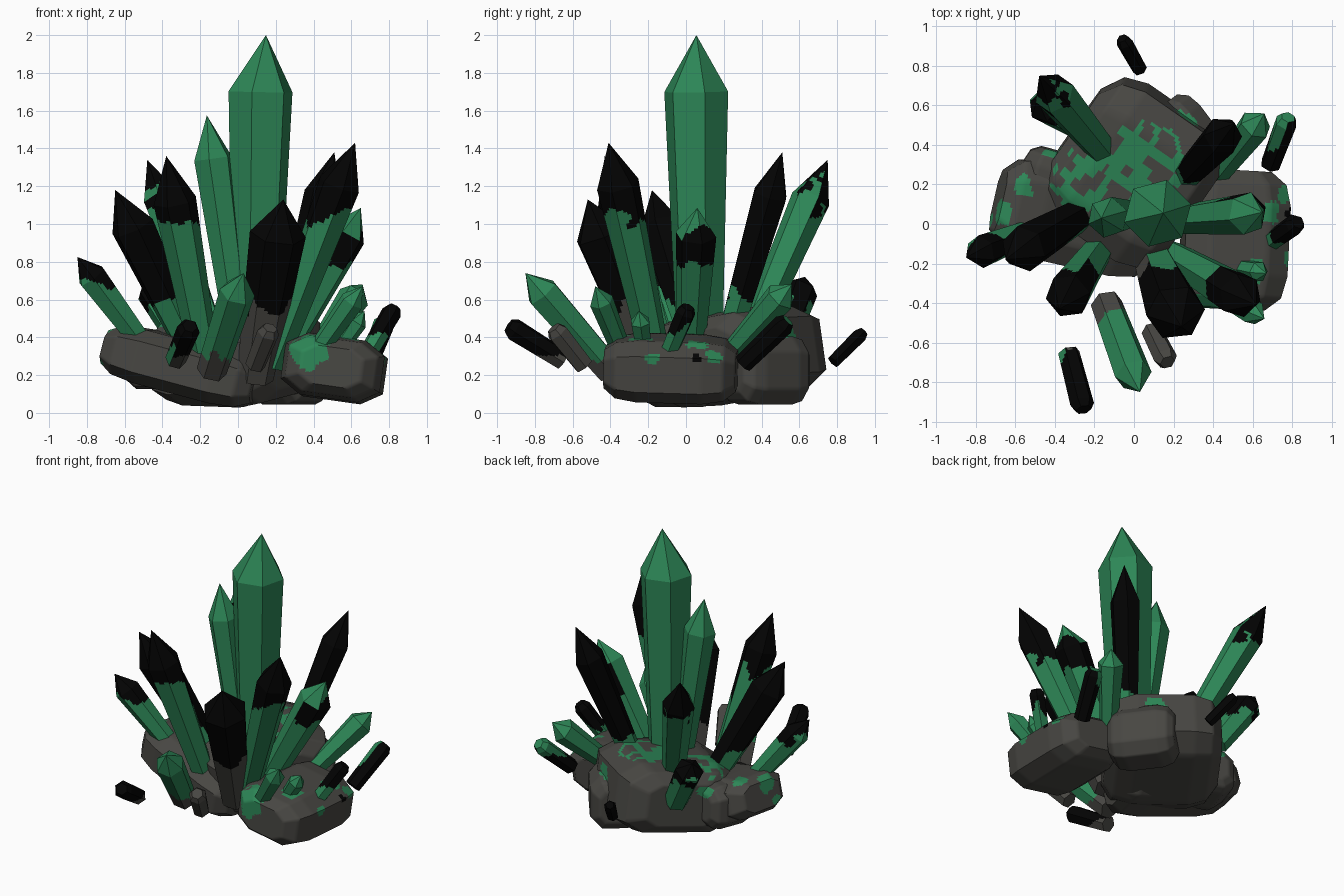
import bpy, bmesh, math
from mathutils import Vector, noise

if "Cube" in bpy.data.objects:
    bpy.data.objects.remove(bpy.data.objects["Cube"])

# Flat colours
MATS = []
for name, col in (("crystal_green", (0.026, 0.24, 0.094)),
                  ("crystal_black", (0.001, 0.001, 0.001)),
                  ("rock_grey", (0.064, 0.062, 0.055))):
    m = bpy.data.materials.new(name)
    m.diffuse_color = (*col, 1)
    m.use_nodes = True
    m.node_tree.nodes["Principled BSDF"].inputs["Base Color"].default_value = m.diffuse_color
    MATS.append(m)
GREEN, BLACK, GREY = 0, 1, 2
STEP = 0.016
UP = (0, 0, 1)


def split(corners, sub):
    """Split every side of a polygon into sub parts."""
    c = [Vector(p) for p in corners]
    return [c[i].lerp(c[(i + 1) % len(c)], j / sub) for i in range(len(c)) for j in range(sub)]


def hexagon(turn):
    return split([(math.cos(turn + math.pi * i / 3), math.sin(turn + math.pi * i / 3)) for i in range(6)], 6)


def loft(name, start, end, profile, outline, half_w, half_h, rule, roll=0.0, smooth=False, lean=(0, 0, 0)):
    """Sweep an outline from start to end; profile holds (distance, scale) pairs.
    lean shifts the point of the last segment sideways."""
    a, b = Vector(start), Vector(end)
    d = (b - a).normalized()
    u = d.cross(Vector(UP)).normalized()
    v = u.cross(d)
    u, v = (u * math.cos(roll) + v * math.sin(roll), v * math.cos(roll) - u * math.sin(roll))
    rings = [profile[0]]
    for p, q in zip(profile, profile[1:]):
        size = math.hypot(q[0] - p[0], (q[1] - p[1]) * half_w)
        k = max(1, round(size / STEP))
        rings += [(p[0] + (q[0] - p[0]) * i / k, p[1] + (q[1] - p[1]) * i / k) for i in range(1, k + 1)]
    low, high = profile[-2][0], profile[-1][0]
    bm = bmesh.new()
    n = len(outline)
    grid = []
    for t, s in rings:
        c = a + d * t + Vector(lean) * (max(0, t - low) / max(high - low, 1e-6))
        grid.append([bm.verts.new(c + u * (o.x * half_w * s) + v * (o.y * half_h * s)) for o in outline])
    for r0, r1 in zip(grid, grid[1:]):
        for i in range(n):
            bm.faces.new((r0[i], r0[(i + 1) % n], r1[(i + 1) % n], r1[i]))
    bmesh.ops.remove_doubles(bm, verts=bm.verts, dist=1e-5)
    bmesh.ops.recalc_face_normals(bm, faces=bm.faces)
    bm.normal_update()
    for f in bm.faces:
        f.material_index = rule(f.calc_center_median(), f.normal)
    me = bpy.data.meshes.new(name)
    bm.to_mesh(me)
    bm.free()
    for m in MATS:
        me.materials.append(m)
    ob = bpy.data.objects.new(name, me)
    bpy.context.collection.objects.link(ob)
    if smooth:
        bpy.ops.object.select_all(action='DESELECT')
        ob.select_set(True)
        bpy.context.view_layer.objects.active = ob
        bpy.ops.object.shade_smooth_by_angle(angle=math.radians(50))


def banded(bands, side=None):
    """Colour by height with a ragged edge; side = (colour, direction, low, high)
    repaints the faces turned to one direction."""
    def rule(c, n):
        z = c.z + 0.09 * noise.noise(c * 9) + 0.03 * noise.noise(c * 25)
        if side and n.dot(Vector(side[1])) > 0.25 and side[2] < z < side[3]:
            return side[0]
        mat = bands[0][1]
        for h, m in bands:
            if z > h:
                mat = m
        return mat
    return rule


def crystal(name, base, tip, r, point, bands, side=None, taper=0.65, blunt=0.0, turn=0.3, lean=(0, 0, 0)):
    length = (Vector(tip) - Vector(base)).length
    prof = [(0, 0), (0, taper), (length - point, 1), (length, blunt)]
    if blunt:
        prof.append((length, 0))
    loft(name, base, tip, prof, hexagon(turn), r, r, banded(bands, side), lean=lean)


G, K = [(0, GREEN)], [(0, BLACK)]

# Tall crystals in the middle
crystal("main_crystal", (0.09, 0.075, 0.2), (0.125, 0.05, 2.0), 0.175, 0.3, G,
        taper=0.68, turn=0.69, lean=(0.023, 0.005, 0))
crystal("second_crystal", (0.02, 0.05, 0.25), (-0.165, 0.03, 1.575), 0.105, 0.23, G, taper=0.6)

# Ring of leaning crystals
crystal("front_right_crystal", (0.18, -0.15, 0.25), (0.62, -0.41, 1.43), 0.115, 0.24,
        [(0, GREEN), (1.03, BLACK)])
crystal("back_right_crystal", (0.22, 0.2, 0.3), (0.51, 0.51, 1.38), 0.1, 0.24,
        [(0, GREEN), (0.62, BLACK)])
crystal("back_left_crystal", (-0.1, 0.3, 0.3), (-0.48, 0.75, 1.34), 0.105, 0.24,
        [(0, GREEN), (1.06, BLACK)], side=(GREEN, (0.3, -0.2, 0.9), 0, 1.2))
crystal("front_left_crystal", (-0.17, -0.12, 0.25), (-0.38, -0.43, 1.36), 0.115, 0.25,
        [(0, GREEN), (1.0, BLACK)], side=(BLACK, UP, 0.8, 2))
crystal("left_crystal", (-0.23, 0.07, 0.3), (-0.65, -0.18, 1.18), 0.12, 0.22,
        [(0, GREEN), (0.58, BLACK)], side=(BLACK, UP, 0.42, 2))
crystal("far_left_crystal", (-0.42, 0.0, 0.25), (-0.85, -0.17, 0.825), 0.085, 0.13,
        [(0, GREEN), (0.68, BLACK)])
crystal("front_crystal", (0.09, -0.15, 0.18), (0.24, -0.52, 1.13), 0.15, 0.2,
        [(0, GREY), (0.53, BLACK)], side=(GREEN, UP, 0, 0.64))
crystal("right_crystal", (0.2, 0.02, 0.25), (0.65, 0.06, 1.085), 0.11, 0.16,
        [(0, GREEN), (0.78, BLACK), (1.0, GREEN)], side=(GREEN, UP, 0, 2))
crystal("low_front_crystal", (-0.14, -0.4, 0.22), (0.03, -0.85, 0.74), 0.095, 0.14,
        [(0, GREY), (0.3, GREEN)], side=(GREY, UP, 0, 0.38), taper=0.85)
crystal("low_back_right_crystal", (0.4, 0.22, 0.3), (0.66, 0.56, 0.68), 0.085, 0.1, G)
crystal("low_right_crystal", (0.4, -0.33, 0.3), (0.66, -0.48, 0.67), 0.065, 0.1, G, taper=0.8)
crystal("tiny_right_crystal", (0.52, -0.22, 0.32), (0.67, -0.25, 0.54), 0.055, 0.07, G, taper=0.8)
crystal("low_back_left_crystal", (-0.27, 0.5, 0.35), (-0.49, 0.63, 0.72), 0.095, 0.08,
        [(0, GREEN), (0.57, BLACK)], taper=0.85)

# Small loose shards around the cluster
for name, a, b, r, bands, side in (
        ("front_shard", (-0.33, -0.65, 0.28), (-0.255, -0.94, 0.46), 0.062,
         [(0, GREY), (0.31, BLACK)], (GREEN, (-0.95, 0, 0.3), 0, 0.35)),
        ("grey_shard", (0.09, -0.54, 0.25), (0.17, -0.7, 0.45), 0.06, [(0, GREY)], None),
        ("back_shard", (0.03, 0.78, 0.27), (-0.06, 0.94, 0.43), 0.042, K, None),
        ("side_shard", (0.69, 0.3, 0.26), (0.78, 0.54, 0.49), 0.058, K,
         (GREEN, (-0.85, 0.2, 0.5), 0.4, 1)),
        ("right_shard", (0.69, -0.09, 0.32), (0.83, 0.01, 0.56), 0.055,
         [(0, GREEN), (0.43, BLACK)], None)):
    crystal(name, a, b, r, 0.035, bands, side, taper=0.9, blunt=0.65)

# Growth on the boulders: centre, radius, colour, veined
SPOTS = [((0.38, -0.38, 0.34), 0.11, GREEN, False), ((0.77, -0.18, 0.3), 0.04, GREEN, False),
         ((0.77, 0.05, 0.31), 0.04, BLACK, False), ((0.77, 0.15, 0.3), 0.05, GREEN, False),
         ((0.71, 0.06, 0.38), 0.06, GREEN, False), ((0.6, -0.24, 0.41), 0.06, GREEN, False),
         ((0.06, 0.32, 0.54), 0.2, GREEN, True), ((-0.28, 0.22, 0.48), 0.15, GREEN, True),
         ((-0.57, 0.18, 0.42), 0.06, GREEN, False), ((-0.63, 0.05, 0.4), 0.07, GREEN, False),
         ((0.25, 0.53, 0.44), 0.06, GREEN, False), ((-0.7, 0.0, 0.3), 0.04, GREEN, False),
         ((-0.4, 0.36, 0.4), 0.05, GREEN, False)]


def mossy(p, n):
    wobble = 0.04 * noise.noise(p * 14) + 0.015 * noise.noise(p * 40)
    for c, r, mat, veined in SPOTS:
        if (p - Vector(c)).length + wobble < r:
            if not veined or abs(noise.noise(p * 8)) < 0.2:
                return mat
    return GREY


def rock(name, centre, axis, length, width, height, roll=0.0, chamfer=0.58):
    """Blunt bevelled boulder lying along axis."""
    d = Vector(axis).normalized() * length / 2
    c = Vector(centre)
    k = chamfer
    corners = [(1, -k), (1, k), (k, 1), (-k, 1), (-1, k), (-1, -k), (-k, -1), (k, -1)]
    prof = [(0, 0), (0, 0.62), (0.09 * length, 0.9), (0.25 * length, 1), (0.75 * length, 1),
            (0.91 * length, 0.9), (length, 0.62), (length, 0)]
    loft(name, c - d, c + d, prof, split(corners, 10), width / 2, height / 2, mossy, roll, True)


# Boulders of the base
rock("right_rock", (0.51, -0.08, 0.235), (0.05, 1, -0.03), 0.7, 0.53, 0.33, roll=-0.14)
rock("left_rock", (-0.29, 0.03, 0.245), (0.97, -0.22, -0.26), 0.84, 0.5, 0.29)
rock("back_rock", (-0.01, 0.26, 0.3), (0.82, -0.57, -0.03), 0.74, 0.8, 0.46, roll=-0.15, chamfer=0.65)
rock("back_left_rock", (-0.42, 0.19, 0.28), (0.3, 1, 0.05), 0.36, 0.34, 0.3)
rock("back_right_rock", (0.27, 0.42, 0.225), (0.6, -0.8, 0), 0.44, 0.32, 0.36)
